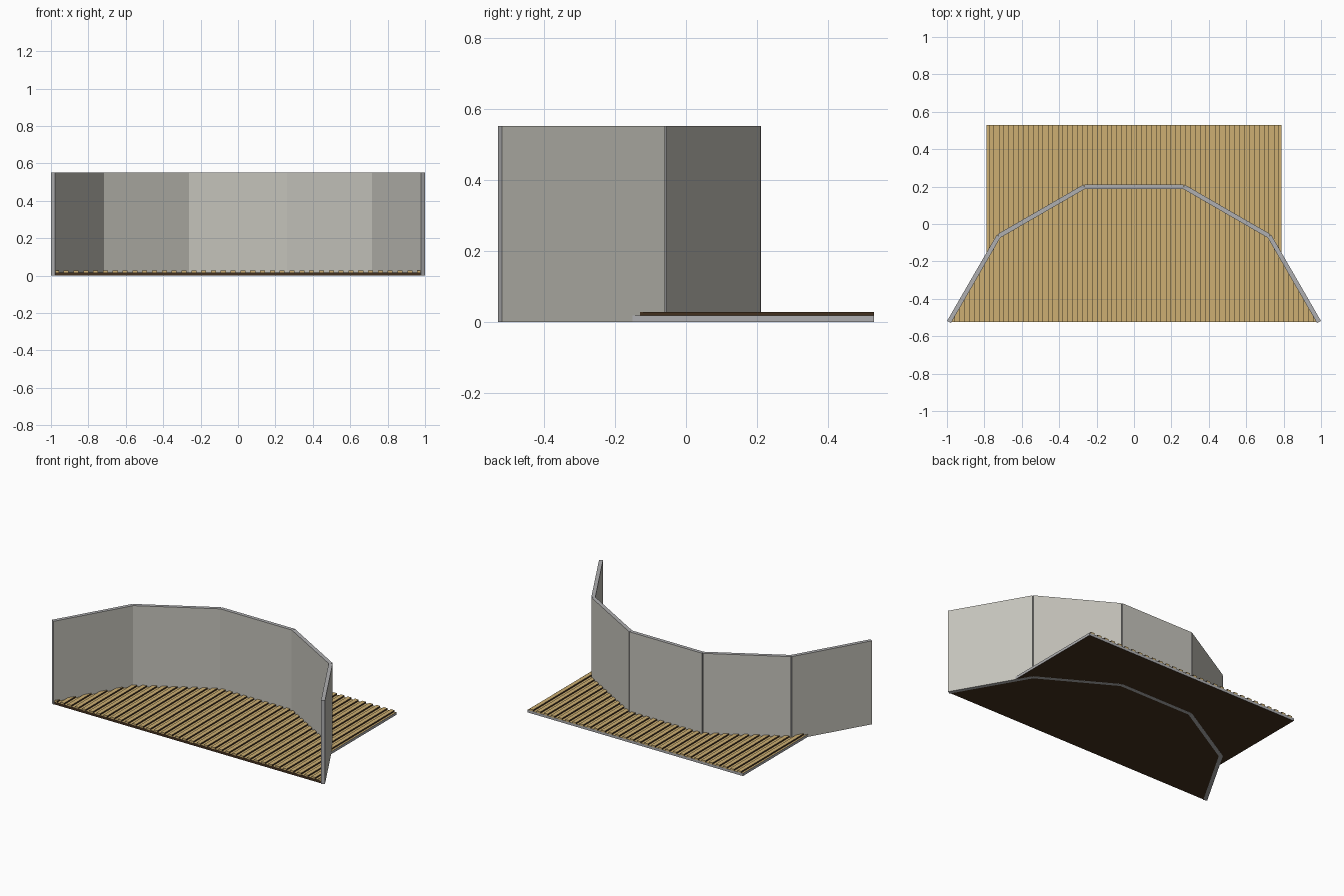
import bpy, bmesh, math

if "Cube" in bpy.data.objects:
    bpy.data.objects.remove(bpy.data.objects["Cube"])


def material(name, rgb):
    m = bpy.data.materials.new(name)
    m.diffuse_color = (*rgb, 1.0)
    m.use_nodes = True
    m.node_tree.nodes["Principled BSDF"].inputs["Base Color"].default_value = m.diffuse_color
    return m


PANEL = material("warm pale grey", (0.56, 0.55, 0.50))
EDGE = material("edge grey", (0.43, 0.43, 0.44))
TAN = material("tan wood", (0.61, 0.43, 0.17))
DARK = material("dark brown", (0.054, 0.029, 0.013))


def prism(name, groups, z0, z1, mats, rule):
    """Extrude outlines between two heights; rule(normal) gives the colour slot."""
    bm = bmesh.new()
    for pts in groups:
        face = bm.faces.new([bm.verts.new((x, y, z0)) for x, y in pts])
        out = bmesh.ops.extrude_face_region(bm, geom=[face])
        for v in out["geom"]:
            if isinstance(v, bmesh.types.BMVert):
                v.co.z = z1
    bmesh.ops.recalc_face_normals(bm, faces=bm.faces)
    for f in bm.faces:
        f.normal_update()
        f.material_index = rule(f.normal)
    me = bpy.data.meshes.new(name)
    bm.to_mesh(me)
    bm.free()
    for m in mats:
        me.materials.append(m)
    ob = bpy.data.objects.new(name, me)
    bpy.context.collection.objects.link(ob)
    return ob


# Five wall panels, turned in 30 degree steps
L, T, H = 0.53, 0.024, 0.552
path = [(-0.989, -0.524)]
for deg in (60, 30, 0, -30, -60):
    a = math.radians(deg)
    x, y = path[-1]
    path.append((x + L * math.cos(a), y + L * math.sin(a)))

for i, (p, q) in enumerate(zip(path, path[1:])):
    dx, dy = (q[0] - p[0]) / L, (q[1] - p[1]) / L
    nx, ny = -dy * T / 2, dx * T / 2
    outline = [(p[0] - nx, p[1] - ny), (q[0] - nx, q[1] - ny),
               (q[0] + nx, q[1] + ny), (p[0] + nx, p[1] + ny)]
    prism(f"wall_panel_{i + 1}", [outline], 0, H, [PANEL, EDGE],
          lambda n, u=dx, v=dy: 0 if abs(n.x * -v + n.y * u) > 0.9 else 1)

# Deck base: rectangle behind, flaring out under the end panels in front
STEP, VALLEY, TOP = 0.0525, 0.018, 0.028
HALF, BACK, FRONT = 15 * STEP, 0.53, -0.524
END_X = 0.989


def flare_y(x):
    return FRONT + math.sqrt(3) * (END_X - abs(x))


def base_colour(n):
    if n.z > 0.9:
        return 0
    if n.z < -0.9 or n.y < -0.9:
        return 1
    return 2


base = [(-END_X, FRONT), (END_X, FRONT), (HALF, flare_y(HALF)), (HALF, BACK),
        (-HALF, BACK), (-HALF, flare_y(HALF))]
prism("deck_base", [base], 0.0005, VALLEY, [TAN, DARK, EDGE], base_colour)

# Deck boards running front to back, dark along their long sides
boards = []
for k in range(-19, 19):
    c = (k + 0.5) * STEP
    a, b = c - 0.0135, c + 0.0135
    ya, yb = (BACK, BACK) if abs(c) < HALF else (flare_y(a), flare_y(b))
    boards.append([(a, FRONT), (b, FRONT), (b, yb), (a, ya)])
prism("deck_boards", boards, VALLEY - 0.002, TOP, [TAN, DARK],
      lambda n: 1 if abs(n.x) > 0.9 else 0)
